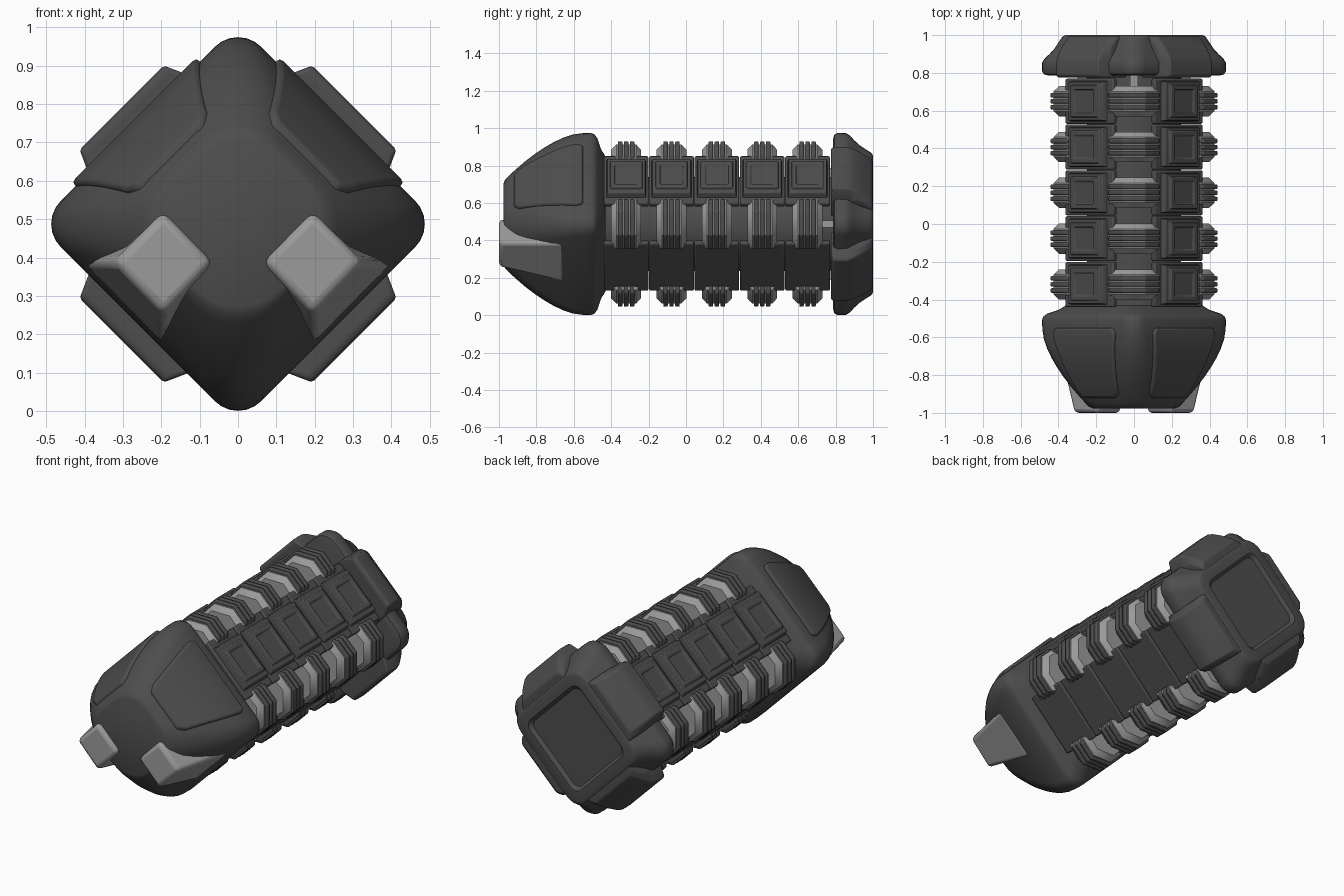
import bpy, bmesh, math

if "Cube" in bpy.data.objects:
    bpy.data.objects.remove(bpy.data.objects["Cube"])

CZ = 0.4875  # height of the long axis


def material(name, v):
    m = bpy.data.materials.new(name)
    m.diffuse_color = (v, v, v, 1)
    m.use_nodes = True
    m.node_tree.nodes["Principled BSDF"].inputs["Base Color"].default_value = m.diffuse_color
    return m


DARK = material("dark grey", 0.075)
LIGHT = material("light grey", 0.33)


def turn(pts, deg):
    """(tangent u, outward v, y) -> world point, turned about the long axis."""
    c, s = math.cos(math.radians(deg)), math.sin(math.radians(deg))
    return [(v * c - u * s, y, CZ + v * s + u * c) for u, v, y in pts]


def loft(name, sections, mat, bevel=0.0, segs=2, angle=35):
    bm = bmesh.new()
    rings = [[bm.verts.new(p) for p in s] for s in sections]
    n = len(rings[0])
    for a, b in zip(rings, rings[1:]):
        for i in range(n):
            j = (i + 1) % n
            bm.faces.new((a[i], a[j], b[j], b[i]))
    bm.faces.new(rings[0])
    bm.faces.new(rings[-1])
    bmesh.ops.recalc_face_normals(bm, faces=bm.faces)
    me = bpy.data.meshes.new(name)
    bm.to_mesh(me)
    bm.free()
    me.materials.append(mat)
    ob = bpy.data.objects.new(name, me)
    bpy.context.collection.objects.link(ob)
    if bevel:
        b = ob.modifiers.new("bevel", 'BEVEL')
        b.width, b.segments, b.limit_method = bevel, segs, 'ANGLE'
        b.angle_limit = math.radians(30)
    bpy.ops.object.select_all(action='DESELECT')
    ob.select_set(True)
    bpy.context.view_layer.objects.active = ob
    bpy.ops.object.shade_smooth_by_angle(angle=math.radians(angle))
    return ob


def half_side(c, r=0.085):
    return (c - r) / math.sqrt(2) + r


def diamond(y, c, r=0.085, k=6):
    """Rounded diamond ring whose corners reach c from the axis."""
    d = c - r
    pts = []
    for q in range(4):
        for i in range(k + 1):
            t = math.radians(90 * q - 45 + 90 * i / k)
            pts.append((r * math.cos(t) + d * math.cos(math.pi / 2 * q), y,
                        CZ + r * math.sin(t) + d * math.sin(math.pi / 2 * q)))
    return pts


# Head shell, lofted from back to nose, rounder towards the nose
head = [(-0.43, .36), (-.455, .40), (-.475, .46), (-.49, .48), (-.51, .487), (-.56, .485),
        (-.61, .477), (-.66, .46), (-.71, .436), (-.76, .407), (-.81, .373), (-.86, .335),
        (-.91, .292), (-.945, .26), (-.967, .238), (-.976, .215)]


def head_r(y):
    return 0.085 + 0.07 * min(1, max(0, (-.55 - y) / .35))


def head_c(y):
    for (a, ca), (b, cb) in zip(head, head[1:]):
        if b <= y <= a:
            return ca + (cb - ca) * (y - a) / (b - a)


loft("head", [diamond(y, c, head_r(y)) for y, c in head], DARK, angle=50)

# Raised brow panels on the two upper head faces
for side, deg in (("right", 45), ("left", 135)):
    secs = []
    for i in range(13):
        y = -0.55 - 0.37 * i / 12
        a = half_side(head_c(y), head_r(y))
        w = 0.235 - 0.10 * (i / 12) ** 1.3 - (0.02 if i in (0, 12) else 0)
        secs.append(turn([(-w, a - .06, y), (-w, a + .016, y), (w, a + .016, y), (w, a - .06, y)], deg))
    loft("brow_panel_" + side, secs, DARK, 0.012, 3)

# Eyes: flared diamond blocks
for side, s in (("right", 1), ("left", -1)):
    front = [(.195, .52), (.065, .387), (.195, .253), (.322, .387)]
    back = [(.20, .52), (.065, .387), (.195, .172), (.406, .387)]
    loft("eye_" + side, [[(s * x, y, z) for x, z in q] for q, y in ((front, -1.0), (back, -.65))],
         LIGHT, 0.022, 3, 50)

# Round body core
loft("body_core", [[(.25 * math.cos(i * math.pi / 24), y, CZ + .25 * math.sin(i * math.pi / 24))
                    for i in range(48)] for y in (-.46, .82)], DARK)


def plates(deg, yc, steps):
    """Stacked rectangles (half width, half length, distance from axis)."""
    return [turn([(-u, v, yc - w), (u, v, yc - w), (u, v, yc + w), (-u, v, yc + w)], deg)
            for u, w, v in steps]


for n in range(5):
    yc = -0.32 + 0.2425 * n
    for q in range(4):
        # Armour tiles on the four flat sides
        deg = 45 + 90 * q
        top = .337 if q < 2 else .329
        loft(f"tile_{q}_{n}", plates(deg, yc, ((.10, .1195, .235), (.18, .1195, top - .025),
                                               (.18, .1195, top))), DARK, 0.008)
        if q < 2:  # upper tiles carry a raised block with a framed window
            loft(f"tile_block_{q}_{n}", plates(deg, yc, ((.14, .108, .325), (.128, .102, .365),
                                                         (.104, .087, .365), (.098, .083, .379),
                                                         (.075, .063, .379), (.07, .058, .37))),
                 DARK, 0.004)
        # Corner rollers: light wedge body with three dark bands
        deg = 90 * q

        def clamp(y, k, d):
            return turn([(-.13 * k, .18, y), (-.13 * k, .37 - d, y), (-.06 * k, .442 - d, y),
                         (.06 * k, .442 - d, y), (.13 * k, .37 - d, y), (.13 * k, .18, y)], deg)
        loft(f"roller_{q}_{n}", [clamp(yc - .08, .95, .045), clamp(yc - .052, 1, .016),
                                 clamp(yc + .052, 1, .016), clamp(yc + .08, .95, .045)], LIGHT)
        for b in (-1, 0, 1):
            y = yc + b * .032
            loft(f"roller_band_{q}_{n}_{b + 1}", [clamp(y - .012, 1.03, 0), clamp(y + .012, 1.03, 0)],
                 DARK, 0.006)

# Tail cap with a recessed end panel
tail = [(.785, .45), (.793, .477), (.81, .487), (.855, .486), (.875, .474), (.90, .447),
        (.93, .42), (.96, .40), (.985, .384), (.996, .373), (1.0, .36)]
loft("tail_cap", [diamond(y, c) for y, c in tail] +
     [diamond(1.0, .30, .05), diamond(.982, .28, .04)], DARK, angle=40)

# Flared pads on each tail face, and the short axle ends beside them
for q in range(4):
    secs = []
    for y, v in ((.775, .415), (.785, .429), (.86, .429), (.89, .418), (.93, .39),
                 (.975, .352), (.996, .33)):
        e = min(v - .03, .362)
        secs.append(turn([(-.19, .245, y), (-.185, e, y), (-.155, v, y),
                          (.155, v, y), (.185, e, y), (.19, .245, y)], 45 + 90 * q))
    loft(f"tail_pad_{q}", secs, DARK, 0.012, 3)
    loft(f"axle_end_{q}", plates(90 * q, .75, ((.02, .05, .2), (.02, .05, .30))), LIGHT)
